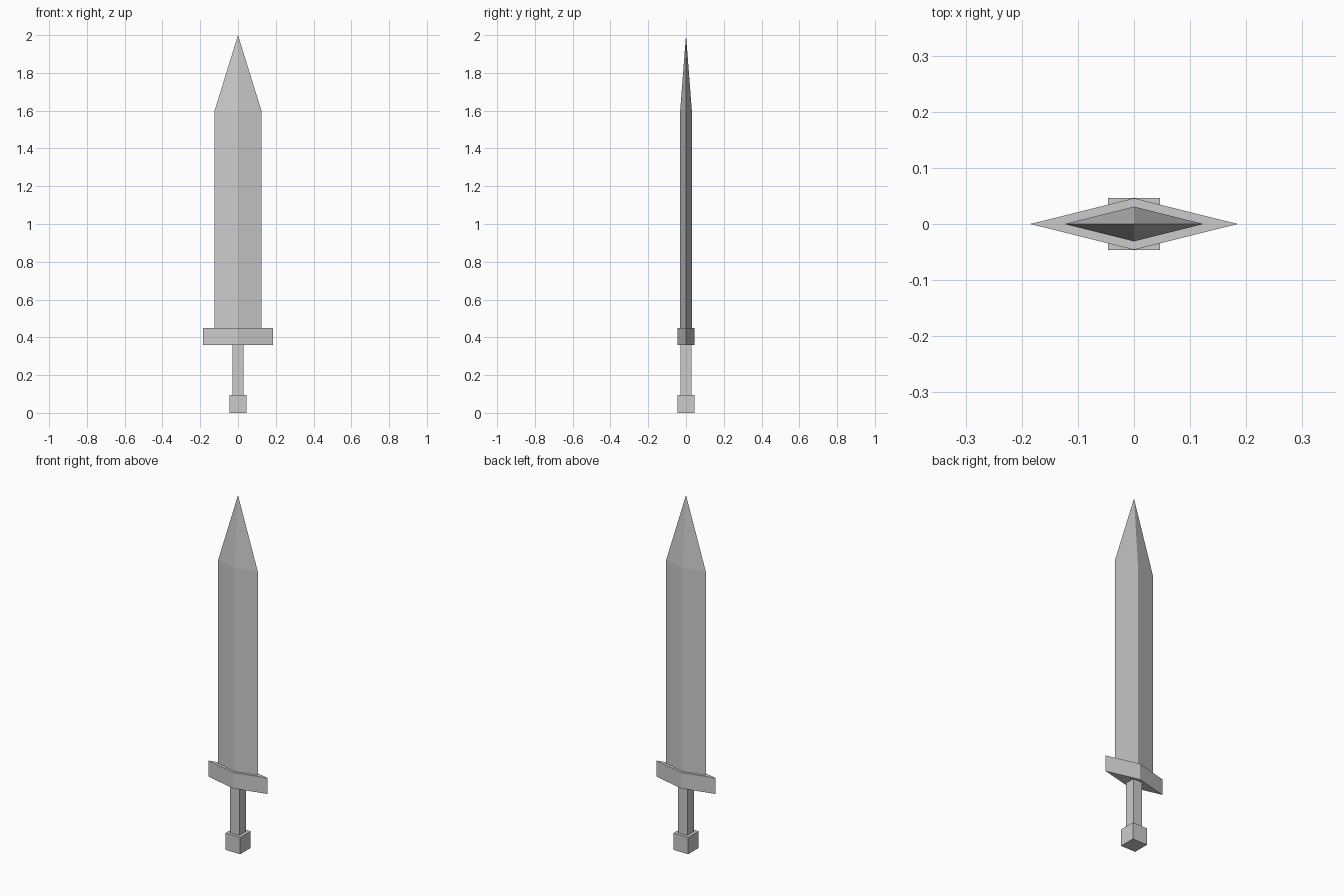
import bpy, bmesh

if "Cube" in bpy.data.objects:
    bpy.data.objects.remove(bpy.data.objects["Cube"])


def prism(name, section, z0, z1, tip=None):
    """Extrude a flat section from z0 to z1, optionally ending in a point at height tip."""
    bm = bmesh.new()
    low = [bm.verts.new((x, y, z0)) for x, y in section]
    high = [bm.verts.new((x, y, z1)) for x, y in section]
    n = len(section)
    bm.faces.new(low[::-1])
    for i in range(n):
        j = (i + 1) % n
        bm.faces.new((low[i], low[j], high[j], high[i]))
    if tip is None:
        bm.faces.new(high)
    else:
        point = bm.verts.new((0, 0, tip))
        for i in range(n):
            bm.faces.new((high[i], high[(i + 1) % n], point))
    bmesh.ops.recalc_face_normals(bm, faces=bm.faces[:])
    mesh = bpy.data.meshes.new(name)
    bm.to_mesh(mesh)
    bm.free()
    obj = bpy.data.objects.new(name, mesh)
    bpy.context.collection.objects.link(obj)
    return obj


def square(r):
    return [(-r, -r), (r, -r), (r, r), (-r, r)]


def diamond(rx, ry):
    return [(0, -ry), (rx, 0), (0, ry), (-rx, 0)]


# Handle: square pommel and square grip
prism("pommel", square(0.046), 0, 0.095)
prism("grip", square(0.029), 0.095, 0.36)

# Diamond-section crossguard
prism("guard", diamond(0.185, 0.046), 0.36, 0.45)

# Diamond-section blade tapering to a point
prism("blade", diamond(0.124, 0.031), 0.45, 1.6, tip=2.0)
